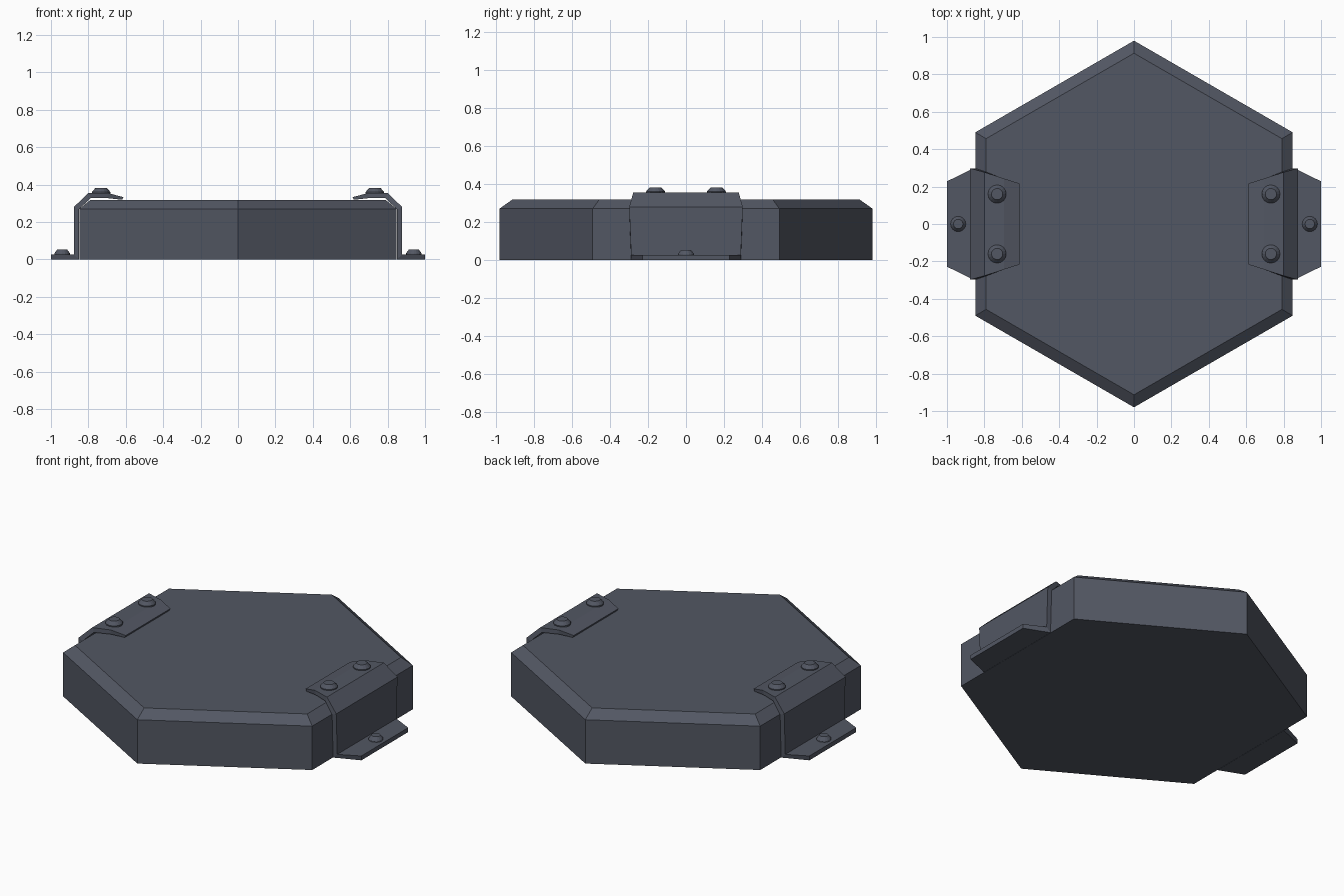
import bpy, bmesh, math
from mathutils import Vector

if "Cube" in bpy.data.objects:
    bpy.data.objects.remove(bpy.data.objects["Cube"])

metal = bpy.data.materials.new("dark slate metal")
metal.diffuse_color = (0.085, 0.095, 0.125, 1)
metal.use_nodes = True
metal.node_tree.nodes["Principled BSDF"].inputs["Base Color"].default_value = metal.diffuse_color


def finish(bm, name):
    bmesh.ops.recalc_face_normals(bm, faces=bm.faces)
    me = bpy.data.meshes.new(name)
    bm.to_mesh(me)
    bm.free()
    me.materials.append(metal)
    ob = bpy.data.objects.new(name, me)
    bpy.context.collection.objects.link(ob)
    return ob


def lathe(name, rings, sides, start, loc=(0, 0)):
    """Stack of (radius, z) rings, capped at both ends."""
    bm = bmesh.new()
    loops = []
    for r, z in rings:
        loops.append([bm.verts.new((loc[0] + r * math.cos(start + math.tau * i / sides),
                                    loc[1] + r * math.sin(start + math.tau * i / sides), z))
                      for i in range(sides)])
    for a, b in zip(loops, loops[1:]):
        for i in range(sides):
            j = (i + 1) % sides
            bm.faces.new((a[i], a[j], b[j], b[i]))
    bm.faces.new(loops[0])
    bm.faces.new(loops[-1])
    return finish(bm, name)


# Hexagonal slab with chamfered top edge
lathe("hex_slab", [(0.98, 0), (0.98, 0.27), (0.913, 0.317)], 6, math.pi / 2)

# Bent strap: outer (x, z), inner (x, z), half width
STRAP = [
    ((1.0, 0.027), (1.0, 0.0), 0.228),
    ((0.878, 0.027), (0.85, 0.0), 0.288),
    ((0.878, 0.28), (0.85, 0.268), 0.298),
    ((0.80, 0.355), (0.788, 0.328), 0.277),
    ((0.695, 0.355), (0.70, 0.328), 0.243),
    ((0.613, 0.333), (0.62, 0.319), 0.217),
]


def strap(name, s):
    bm = bmesh.new()
    secs = []
    for o, i, w in STRAP:
        secs.append([bm.verts.new((s * p[0], y, p[1]))
                     for p, y in ((o, -w), (o, w), (i, w), (i, -w))])
    for a, b in zip(secs, secs[1:]):
        for k in range(4):
            j = (k + 1) % 4
            bm.faces.new((a[k], a[j], b[j], b[k]))
    bm.faces.new(secs[0])
    bm.faces.new(secs[-1])
    finish(bm, name)


def bolt(name, x, y, z, r):
    lathe(name, [(r, z - 0.01), (r, z + 0.006), (r * 0.9, z + 0.012),
                 (r * 0.62, z + 0.027)], 16, 0, (x, y))


# Straps and their bolts on both sides
for side, s in (("right", 1), ("left", -1)):
    strap(side + "_strap", s)
    bolt(side + "_foot_bolt", s * 0.94, 0, 0.027, 0.041)
    for end, y in (("front", -0.16), ("back", 0.16)):
        bolt(f"{side}_{end}_top_bolt", s * 0.732, y, 0.355, 0.049)
